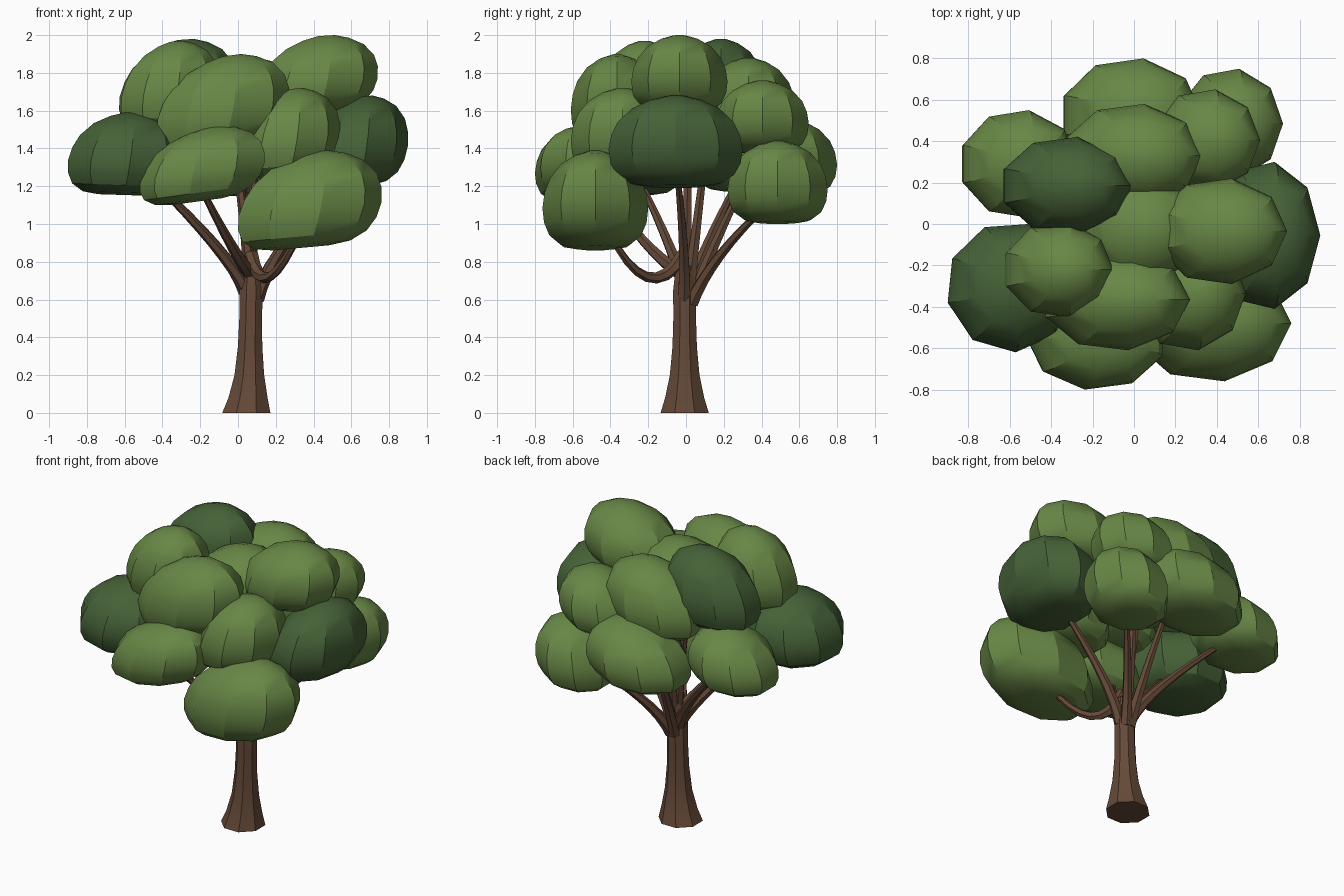
import bpy, bmesh, math
from mathutils import Vector, Matrix

if "Cube" in bpy.data.objects:
    bpy.data.objects.remove(bpy.data.objects["Cube"], do_unlink=True)


def material(name, colour):
    mat = bpy.data.materials.new(name)
    mat.use_nodes = True
    mat.diffuse_color = (*colour, 1)
    mat.node_tree.nodes["Principled BSDF"].inputs["Base Color"].default_value = (*colour, 1)
    return mat


LEAF = material("leaf green", (0.138, 0.242, 0.061))
DARK = material("dark leaf green", (0.060, 0.120, 0.038))
BARK = material("bark brown", (0.130, 0.067, 0.039))


def loft(bm, rings):
    """Bridge equal rings of points and cap both ends."""
    loops = [[bm.verts.new(p) for p in ring] for ring in rings]
    n = len(loops[0])
    for a, b in zip(loops, loops[1:]):
        for i in range(n):
            j = (i + 1) % n
            bm.faces.new((a[i], a[j], b[j], b[i]))
    bm.faces.new(loops[0][::-1])
    bm.faces.new(loops[-1])
    bmesh.ops.recalc_face_normals(bm, faces=bm.faces)


def finish(bm, name, mat, angle):
    mesh = bpy.data.meshes.new(name)
    bm.to_mesh(mesh)
    bm.free()
    mesh.materials.append(mat)
    obj = bpy.data.objects.new(name, mesh)
    bpy.context.collection.objects.link(obj)
    bpy.ops.object.select_all(action="DESELECT")
    obj.select_set(True)
    bpy.context.view_layer.objects.active = obj
    bpy.ops.object.shade_smooth_by_angle(angle=math.radians(angle))


def ring(centre, radius, sides, rotation=Matrix.Identity(3), turn=0.0):
    angles = [turn + math.tau * i / sides for i in range(sides)]
    return [centre + rotation @ Vector((radius * math.cos(a), radius * math.sin(a), 0))
            for a in angles]


# Trunk: eight-sided with a flared foot; (x, z, radius)
TRUNK = [(0.044, 0, 0.138), (0.053, 0.08, 0.112), (0.06, 0.2, 0.085), (0.064, 0.35, 0.07),
         (0.067, 0.5, 0.065), (0.07, 0.65, 0.066), (0.07, 0.78, 0.05)]
bm = bmesh.new()
loft(bm, [ring(Vector((x, -0.007, z)), r, 8, turn=math.pi / 8) for x, z, r in TRUNK])
finish(bm, "trunk", BARK, 35)


# Branches: tapered tubes along curves from the trunk top to the leaf clumps
def branch(name, start, bend, end, thick=0.038, thin=0.016, steps=8):
    p, q, r = Vector(start), Vector(bend), Vector(end)
    rings = []
    for i in range(steps + 1):
        t = i / steps
        centre = p * (1 - t) ** 2 + q * 2 * t * (1 - t) + r * t * t
        along = (q - p) * (1 - t) + (r - q) * t
        rot = Vector((0, 0, 1)).rotation_difference(along).to_matrix()
        rings.append(ring(centre, thick + (thin - thick) * t, 6, rot))
    bm = bmesh.new()
    loft(bm, rings)
    finish(bm, name, BARK, 40)


BRANCHES = {
    "branch_left": ((0.1, -0.01, 0.6), (0.17, 0, 0.85), (0.55, -0.05, 1.3)),
    "branch_back_left": ((0.09, 0.03, 0.58), (0.15, 0.13, 0.83), (0.44, 0.45, 1.12)),
    "branch_back": ((0.06, 0.03, 0.58), (0.05, 0.12, 0.85), (0.02, 0.35, 1.3)),
    "branch_back_right": ((0.04, 0.02, 0.64), (-0.04, 0.08, 0.85), (-0.46, 0.28, 1.24)),
    "branch_right": ((0.04, -0.01, 0.66), (-0.06, -0.06, 0.85), (-0.46, -0.25, 1.24)),
    "branch_front_right": ((0.06, -0.03, 0.74), (-0.02, -0.2, 0.84), (-0.2, -0.45, 1.2)),
    "branch_middle": ((0.07, 0, 0.6), (0.05, 0, 1.0), (-0.05, 0.02, 1.6)),
    "branch_upper": ((0.08, 0.01, 0.6), (0.06, 0.05, 0.95), (0.1, 0.12, 1.5)),
}
for name, points in BRANCHES.items():
    branch(name, *points)
branch("drooping_branch", (0.07, -0.01, 0.84), (0.13, -0.2, 0.53), (0.34, -0.42, 0.98))

# Leaf clumps: one nine-sided dome, tilted, leaned to the left and fitted to its extent
PROFILE = [(0.4, 0), (0.67, 0.03), (0.87, 0.12), (0.97, 0.25), (1, 0.4), (0.96, 0.56),
           (0.86, 0.71), (0.65, 0.86), (0.38, 0.955), (0.14, 1)]


def clump(name, mat, xs, ys, zs, tilt=-4, lean=0.25, turn=0):
    rot = Matrix.Rotation(math.radians(tilt), 3, "Y")
    bm = bmesh.new()
    loft(bm, [[rot @ p for p in ring(Vector((0, 0, z * 1.5)), r, 9, turn=math.radians(turn))]
              for r, z in PROFILE])
    for v in bm.verts:
        v.co.x += lean * v.co.z
    for axis, (low, high) in enumerate((xs, ys, zs)):
        values = [v.co[axis] for v in bm.verts]
        bottom, size = min(values), max(values) - min(values)
        for v in bm.verts:
            v.co[axis] = low + (v.co[axis] - bottom) / size * (high - low)
    finish(bm, name, mat, 26)


clump("clump_back", LEAF, (-0.34, 0.33), (0.25, 0.8), (1.14, 1.56))
clump("clump_back_left", LEAF, (0.22, 0.72), (0.22, 0.75), (1.0, 1.44))
clump("clump_upper_back_left", LEAF, (0.1, 0.61), (0.16, 0.65), (1.37, 1.76))
clump("clump_upper_back", LEAF, (-0.33, 0.33), (0.08, 0.58), (1.42, 1.88))
clump("clump_back_right", LEAF, (-0.83, -0.27), (0.03, 0.55), (1.17, 1.56))
clump("clump_top_back_right", DARK, (-0.63, -0.01), (-0.05, 0.42), (1.5, 1.98))
clump("clump_top_right", LEAF, (-0.62, -0.1), (-0.45, 0.01), (1.5, 1.97))
clump("clump_top_left", LEAF, (0.11, 0.74), (-0.29, 0.22), (1.58, 2.0))
clump("clump_upper_front", LEAF, (-0.43, 0.27), (-0.61, -0.12), (1.38, 1.9), -8, 0.32)
clump("clump_front_left", LEAF, (0, 0.54), (-0.61, -0.06), (1.24, 1.72))
clump("clump_low_front_left", LEAF, (0, 0.76), (-0.76, -0.2), (0.86, 1.39), -6, 0.28)
clump("clump_low_front", LEAF, (-0.52, 0.14), (-0.8, -0.3), (1.1, 1.52), -10, 0.35, 20)
clump("clump_right", DARK, (-0.9, -0.28), (-0.62, 0), (1.15, 1.59), 2, 0.1, -6)
clump("clump_left", DARK, (0.38, 0.9), (-0.41, 0.3), (1.19, 1.68))
clump("clump_middle", LEAF, (-0.29, 0.32), (-0.3, 0.25), (1.42, 1.87))
